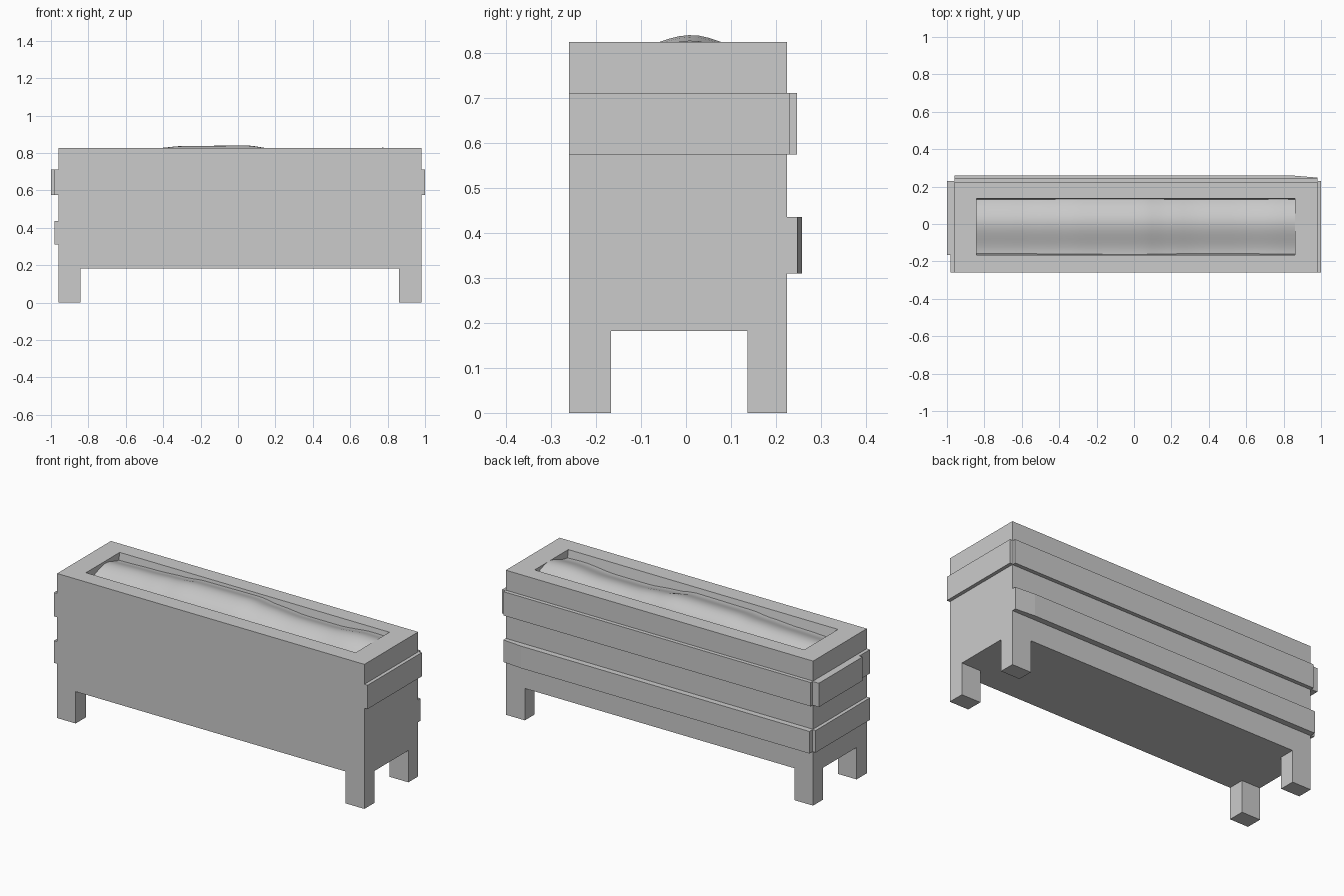
import bpy, bmesh, math
from mathutils import Vector

if "Cube" in bpy.data.objects:
    bpy.data.objects.remove(bpy.data.objects["Cube"])

X0, X1, Y0, Y1 = -0.96, 0.98, -0.26, 0.225      # planter outline
IX0, IX1, IY0, IY1 = -0.843, 0.86, -0.167, 0.137  # opening and leg lines


def make_object(name, bm):
    bmesh.ops.recalc_face_normals(bm, faces=bm.faces)
    mesh = bpy.data.meshes.new(name)
    bm.to_mesh(mesh)
    bm.free()
    ob = bpy.data.objects.new(name, mesh)
    bpy.context.collection.objects.link(ob)
    return ob


def box_mesh(x0, x1, y0, y1, z0, z1):
    bm = bmesh.new()
    bmesh.ops.create_cube(bm, size=1)
    for v in bm.verts:
        v.co = Vector((x0 if v.co.x < 0 else x1,
                       y0 if v.co.y < 0 else y1,
                       z0 if v.co.z < 0 else z1))
    return bm


def prism(name, outline, z0, z1):
    bm = bmesh.new()
    face = bm.faces.new([bm.verts.new((x, y, z0)) for x, y in outline])
    ext = bmesh.ops.extrude_face_region(bm, geom=[face], use_keep_orig=True)["geom"]
    for v in ext:
        if isinstance(v, bmesh.types.BMVert):
            v.co.z = z1
    return make_object(name, bm)


# Planter body: block cut into a 3 x 3 layout, legs pulled down, recess pushed in
bm = box_mesh(X0, X1, Y0, Y1, 0.182, 0.825)
for co, no in (((IX0, 0, 0), (1, 0, 0)), ((IX1, 0, 0), (1, 0, 0)),
               ((0, IY0, 0), (0, 1, 0)), ((0, IY1, 0), (0, 1, 0))):
    bmesh.ops.bisect_plane(bm, geom=bm.verts[:] + bm.edges[:] + bm.faces[:],
                           plane_co=co, plane_no=no)
bm.normal_update()
legs, recess = [], []
for f in bm.faces:
    c = f.calc_center_median()
    in_x, in_y = IX0 < c.x < IX1, IY0 < c.y < IY1
    if f.normal.z < -0.9 and not in_x and not in_y:
        legs.append(f)
    elif f.normal.z > 0.9 and in_x and in_y:
        recess.append(f)
for f in bmesh.ops.extrude_discrete_faces(bm, faces=legs)["faces"]:
    for v in f.verts:
        v.co.z = 0
for f in bmesh.ops.extrude_discrete_faces(bm, faces=recess)["faces"]:
    for v in f.verts:
        v.co.z = 0.765
        v.co.y += 0.01 if v.co.y < 0 else -0.01
make_object("planter_body", bm)

# Upper trim planks around the back and both ends
ZU, ZL = (0.575, 0.711), (0.31, 0.436)
make_object("upper_right_plank", box_mesh(X1, 1.0, Y0, 0.23, *ZU))
make_object("upper_back_plank", box_mesh(X0, X1, Y1, 0.247, *ZU))
prism("upper_left_plank", [(X0, Y0), (-0.98, Y0), (-0.98, -0.165), (-1.0, -0.165),
                           (-1.0, 0.23), (X0, 0.23)], *ZU)

# Lower trim planks on the back and left end
prism("lower_back_plank", [(X0, Y1), (X1, Y1), (X1, 0.248), (0.86, 0.258), (X0, 0.258)], *ZL)
make_object("lower_left_plank", box_mesh(-0.98, X0, Y0, 0.23, *ZL))

# Soil: smooth uneven mound running along the opening
ridge = [(-0.85, 0.812), (-0.6, 0.818), (-0.43, 0.826), (-0.3, 0.837), (0.05, 0.84),
         (0.17, 0.825), (0.35, 0.812), (0.55, 0.812), (0.76, 0.828), (0.87, 0.825)]


def ridge_height(x):
    for (xa, za), (xb, zb) in zip(ridge, ridge[1:]):
        if x <= xb:
            t = (x - xa) / (xb - xa)
            return za + (zb - za) * t * t * (3 - 2 * t)
    return ridge[-1][1]


bm = bmesh.new()
bmesh.ops.create_grid(bm, x_segments=40, y_segments=14, size=0.5)
for v in bm.verts:
    x = IX0 + (v.co.x + 0.5) * (IX1 - IX0)
    y = IY0 + (v.co.y + 0.5) * (IY1 - IY0)
    d = (y - 0.012) / (0.18 if y < 0.012 else 0.13)
    drop = (0.045 if d < 0 else 0.03) * (1 - math.cos(math.pi * min(abs(d), 1))) / 2
    v.co = Vector((x, y, ridge_height(x) - drop))
soil = make_object("soil", bm)
if sum(p.normal.z for p in soil.data.polygons) < 0:
    soil.data.flip_normals()
for p in soil.data.polygons:
    p.use_smooth = True
